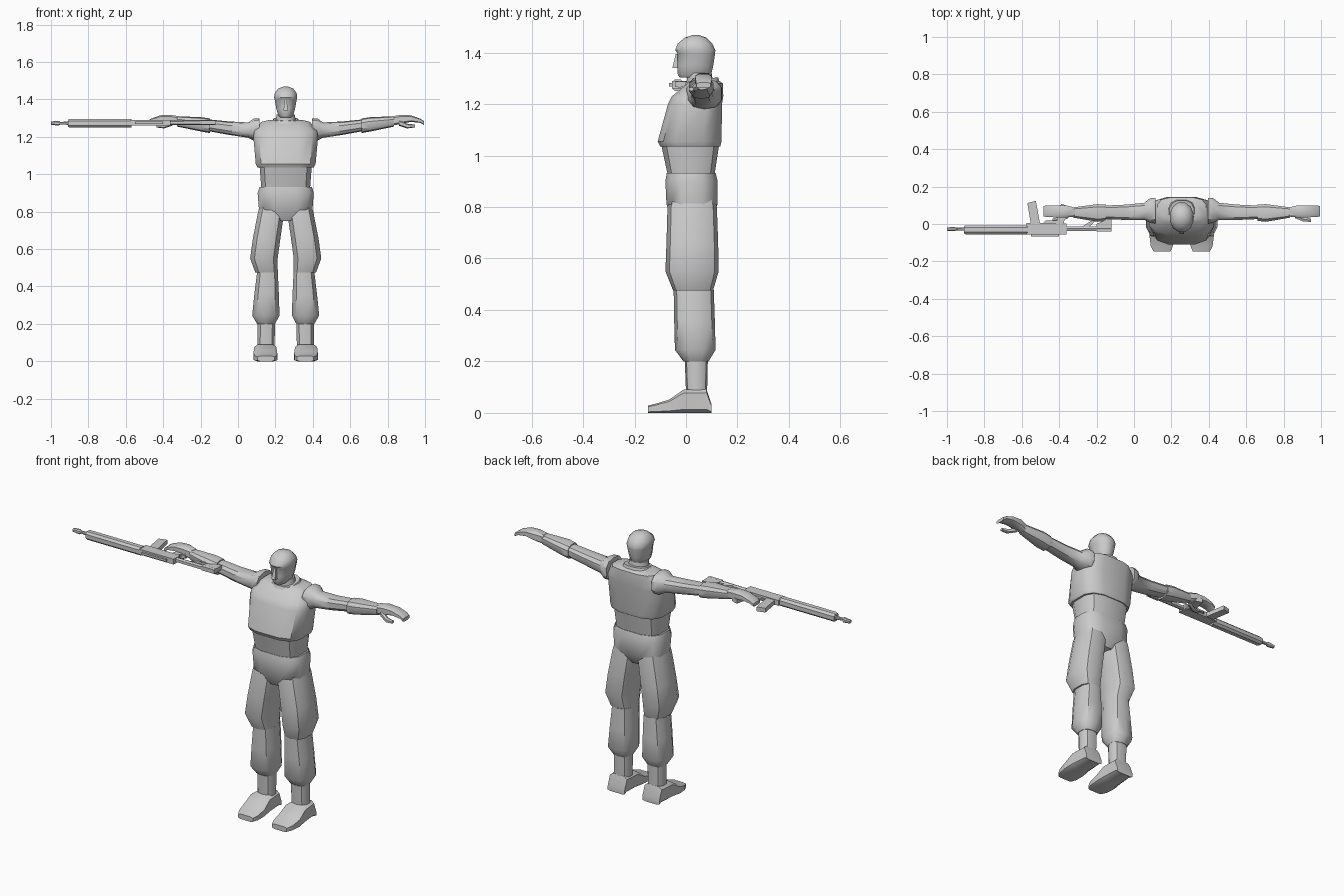
import bpy
import bmesh
import math
from mathutils import Vector

cube = bpy.data.objects.get("Cube")
if cube:
    bpy.data.objects.remove(cube, do_unlink=True)

UNIT = 0.01            # all sizes below are in hundredths
BODY_X = 25.5          # the figure stands beside the scene centre

grey = bpy.data.materials.new("plain grey")
grey.use_nodes = True
grey.diffuse_color = (0.6, 0.6, 0.6, 1)
grey.node_tree.nodes["Principled BSDF"].inputs["Base Color"].default_value = grey.diffuse_color


def finish(name, bm, smooth=True):
    """Turn a bmesh into a named, shaded object."""
    bmesh.ops.recalc_face_normals(bm, faces=bm.faces)
    mesh = bpy.data.meshes.new(name)
    bm.to_mesh(mesh)
    bm.free()
    mesh.materials.append(grey)
    obj = bpy.data.objects.new(name, mesh)
    bpy.context.collection.objects.link(obj)
    if smooth:
        bpy.ops.object.select_all(action="DESELECT")
        obj.select_set(True)
        bpy.context.view_layer.objects.active = obj
        bpy.ops.object.shade_smooth_by_angle(angle=math.radians(38))
    return obj


def unit_ring(sides, power):
    """Rounded-box outline filling the square from -1 to 1."""
    ring = []
    for i in range(sides):
        angle = math.tau * (i + 0.5) / sides
        ring.append([math.copysign(abs(f(angle)) ** (2 / power), f(angle))
                     for f in (math.cos, math.sin)])
    reach = max(max(point) for point in ring)
    return [(a / reach, b / reach) for a, b in ring]


def loft(name, axis, sections, sides=12, power=2.6, side=1, origin=BODY_X, tilt=0):
    """Skin sections (position, a low, a high, b low, b high) along an axis.
    The remaining axes, in x y z order, are a and b. Tilt raises the far b side."""
    bm = bmesh.new()
    rings = []
    for position, a_low, a_high, b_low, b_high in sections:
        ring = []
        for a, b in unit_ring(sides, power):
            across = (a_low + a_high + a * (a_high - a_low)) / 2
            depth = b * (b_high - b_low) / 2
            values = [across, (b_low + b_high) / 2 + depth]
            values.insert("xyz".index(axis), position + tilt * depth)
            values[0] = origin + side * values[0]
            ring.append(bm.verts.new(Vector(values) * UNIT))
        rings.append(ring)
    for lower, upper in zip(rings, rings[1:]):
        for i in range(sides):
            j = (i + 1) % sides
            bm.faces.new((lower[i], lower[j], upper[j], upper[i]))
    bm.faces.new(rings[0])
    bm.faces.new(rings[-1])
    return finish(name, bm, sides > 4)


def plate(name, outline, low, high):
    """Extrude a flat outline upward."""
    bm = bmesh.new()
    face = bm.faces.new([bm.verts.new(Vector((x, y, low)) * UNIT) for x, y in outline])
    moved = bmesh.ops.extrude_face_region(bm, geom=[face])["geom"]
    bmesh.ops.translate(bm, vec=Vector((0, 0, (high - low) * UNIT)),
                        verts=[v for v in moved if isinstance(v, bmesh.types.BMVert)])
    return finish(name, bm, False)


# Head and neck
loft("head", "z", [
    (130.3, -3, 3, -2.5, 9), (131.5, -4, 4, -3.2, 9.8), (135, -5, 5, -3.4, 10.6),
    (139.5, -5.8, 5.8, -3.2, 11.3), (141, -6.2, 6.2, -4.2, 11.4),
    (143.5, -5.8, 5.8, -3.2, 10.2), (145.8, -4, 4, -0.5, 8), (146.8, -1.5, 1.5, 2.5, 5)],
    power=2.2)
loft("nose", "z", [(134, -1.2, 1.2, -5.3, -2), (139.5, -0.6, 0.6, -4, -2)], sides=4)
loft("neck", "z", [(125, -6, 6, 0, 11), (132, -4.8, 4.8, 0.5, 10)], power=2)
loft("collar", "z", [(125, -9, 9, -2, 13.5), (129.5, -6.5, 6.5, 0, 12.5)], tilt=0.15)

# Torso
loft("vest", "z", [
    (103.5, -15, 15, -10, 13.3), (105.5, -16, 16, -11, 13.8), (120, -17.3, 17.3, -7, 14),
    (123, -16.8, 16.8, -5.5, 14.5), (128, -13, 13, 0.5, 14.3), (129, -9, 9, 2, 13)],
    power=3.2)
loft("waist", "z", [(92, -13, 13, -7, 11), (105, -14, 14, -9.8, 13)], power=3.2)
loft("pelvis", "z", [
    (75, -4, 4, -5, 9), (81, -14.3, 14.3, -7.6, 12.3),
    (90, -15, 15, -8, 12.3), (93.3, -14, 14, -7.5, 11.5)], power=3)

# Limbs, built once for each side
for label, side in (("left", 1), ("right", -1)):
    def limb(name, axis, sections, sides=10, power=2.6):
        loft(label + "_" + name, axis, sections, sides, power, side)

    limb("thigh", "z", [
        (47.5, 4, 16.5, -5, 10.5), (55, 4, 19.3, -8, 12.7), (66, 2.5, 17.8, -7.6, 12.5),
        (80, 0.5, 15, -7.2, 12), (85, 1, 13.5, -6, 11)])
    limb("shin", "z", [
        (20, 5.5, 15.5, -1, 8.8), (24.5, 3, 18.2, -4.3, 11.5),
        (36, 3.4, 17, -4.6, 11.2), (47.8, 4, 15.5, -4.8, 10.8)])
    limb("ankle", "z", [(8, 5.8, 15.2, 0, 8.2), (21, 5.5, 15.2, -0.5, 8.5)])
    limb("boot", "y", [
        (-14.8, 6, 15, 0, 2.8), (-12, 4.8, 16.5, 0, 3.5), (-6.5, 4.5, 17.2, 0, 5.2),
        (-1, 5, 16.8, 0, 9), (8, 5.5, 16, 0, 9.2), (10, 5.5, 16, 0, 3)], sides=8, power=5)
    limb("upper_arm", "x", [
        (14, 0, 14.3, 118, 129.8), (17, 0.5, 14, 118, 129.8), (20, 2, 11.5, 119.5, 127.7),
        (30, 2, 10.5, 121, 128.2), (41, 2.5, 10, 123, 129.3)])
    limb("forearm", "x", [
        (40.5, 1.5, 10.5, 122, 129.8), (45, 1, 10.8, 122.8, 130.5), (58, 3.3, 9, 125.5, 131)])
    limb("hand", "x", [
        (57, 4, 8.7, 126, 131), (62, 3.5, 10, 127, 131.8), (67, 3.5, 10, 128, 131.5),
        (72, 3.8, 10, 127.5, 129.7), (74, 4, 9.6, 126.3, 128.3)], sides=8, power=4)
    limb("thumb", "x", [
        (60.5, 3, 6, 126, 129), (65, 1.2, 4, 124.5, 127), (69, 1, 3, 125, 126.6)], sides=6)


# Rifle, lying on its side along the right arm
def rifle(name, sections, sides=8, power=2.6):
    loft("rifle_" + name, "x", sections, sides, power, origin=0)


rifle("muzzle", [(-100, -3.6, -1.8, 126.4, 128.2), (-96, -3.8, -1.6, 126, 128.6),
                 (-95, -3.4, -2, 126.6, 128), (-90, -3.6, -1.8, 126.4, 128.2)])
rifle("handguard", [(-91, -5, -1, 125.3, 129.2), (-90, -5.5, -0.8, 125, 129.5),
                    (-57, -5.5, -0.8, 125, 129.5)])
rifle("receiver", [(-57.5, -5.5, 0.5, 126, 129), (-36, -5.5, 0.3, 126, 129)], sides=4)
rifle("sight", [(-55, -6.6, -5, 126.9, 128.1), (-40, -6.6, -5, 126.9, 128.1)], sides=4)
rifle("stock_tube", [(-37, -3.8, -1.2, 126.3, 128.8), (-12, -4, -1, 126.3, 129)], sides=6)
plate("rifle_butt", [(-28, -1.5), (-22, 2.2), (-20, 2.2), (-24, -1.5)], 126.8, 128.6)
plate("rifle_butt_end", [(-20, -4), (-12, -4), (-12, 2.8), (-14, 2.8), (-20, 0)], 126.6, 128.8)
plate("rifle_magazine", [(-55, -1), (-50, -1), (-52.5, 12.4), (-57, 11.2)], 126.2, 128.6)
plate("rifle_grip", [(-42, -1), (-38, -1), (-35, 9.5), (-39, 10.8)], 126.2, 128.6)
plate("rifle_trigger_guard", [(-49, 0), (-41, 0), (-41, 2), (-47, 2)], 127, 127.9)
